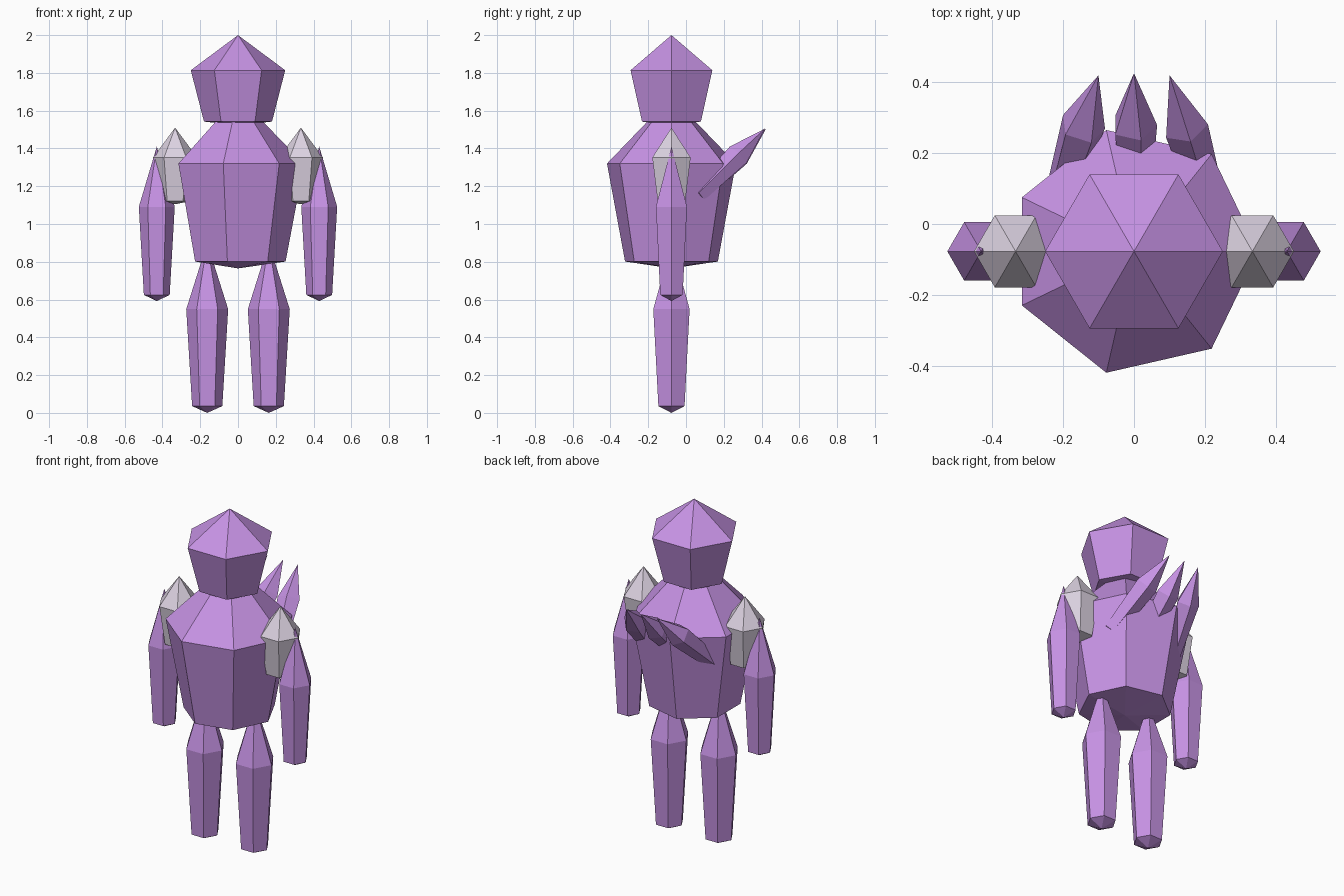
import bpy, bmesh
from math import cos, sin, tau
from mathutils import Vector

if "Cube" in bpy.data.objects:
    bpy.data.objects.remove(bpy.data.objects["Cube"])

def material(name, color):
    m = bpy.data.materials.new(name)
    m.diffuse_color = color
    m.use_nodes = True
    m.node_tree.nodes["Principled BSDF"].inputs["Base Color"].default_value = m.diffuse_color
    return m

purple = material("purple_stone", (0.57, 0.29, 0.78, 1))
pale = material("pale_stone", (0.72, 0.65, 0.76, 1))
Y = -0.077  # body axis

def crystal(name, base, tip, radius, sides, mat=purple):
    """Faceted crystal: blunt point at base, widening shaft, long point at tip."""
    base, tip = Vector(base), Vector(tip)
    axis = tip - base
    turn = Vector((0, 0, 1)).rotation_difference(axis)
    bm = bmesh.new()
    rings = []
    for along, r in ((0.04, 0.72 * radius), (0.61, radius)):
        rings.append([bm.verts.new(base + axis * along + turn @ Vector(
            (r * cos(tau * i / sides), r * sin(tau * i / sides), 0)))
            for i in range(sides)])
    low, high = rings
    bottom, top = bm.verts.new(base), bm.verts.new(tip)
    for i in range(sides):
        j = (i + 1) % sides
        bm.faces.new((bottom, low[j], low[i]))
        bm.faces.new((low[i], low[j], high[j], high[i]))
        bm.faces.new((high[i], high[j], top))
    mesh = bpy.data.meshes.new(name)
    bm.to_mesh(mesh)
    bm.free()
    mesh.materials.append(mat)
    ob = bpy.data.objects.new(name, mesh)
    bpy.context.collection.objects.link(ob)
    return ob

# Body core
crystal("torso", (0, Y, 0.765), (0, Y, 1.675), 0.35, 7)
crystal("head", (0, Y, 1.523), (0, Y, 2.0), 0.25, 6)

# Limbs and shoulder stones
for side, s in (("left", -1), ("right", 1)):
    crystal(f"leg_{side}", (s * 0.163, Y, 0), (s * 0.163, Y, 0.9), 0.111, 6)
    crystal(f"arm_{side}", (s * 0.43, Y, 0.592), (s * 0.43, Y, 1.41), 0.095, 6)
    crystal(f"shoulder_{side}", (s * 0.333, Y, 1.105), (s * 0.333, Y, 1.51), 0.117, 6, pale)

# Spikes leaning out of the back
for name, s in (("left", -1), ("middle", 0), ("right", 1)):
    crystal(f"back_spike_{name}", (s * 0.215, 0.05, 1.14),
            (s * 0.1, 0.424 - 0.006 * abs(s), 1.505), 0.065, 5)
